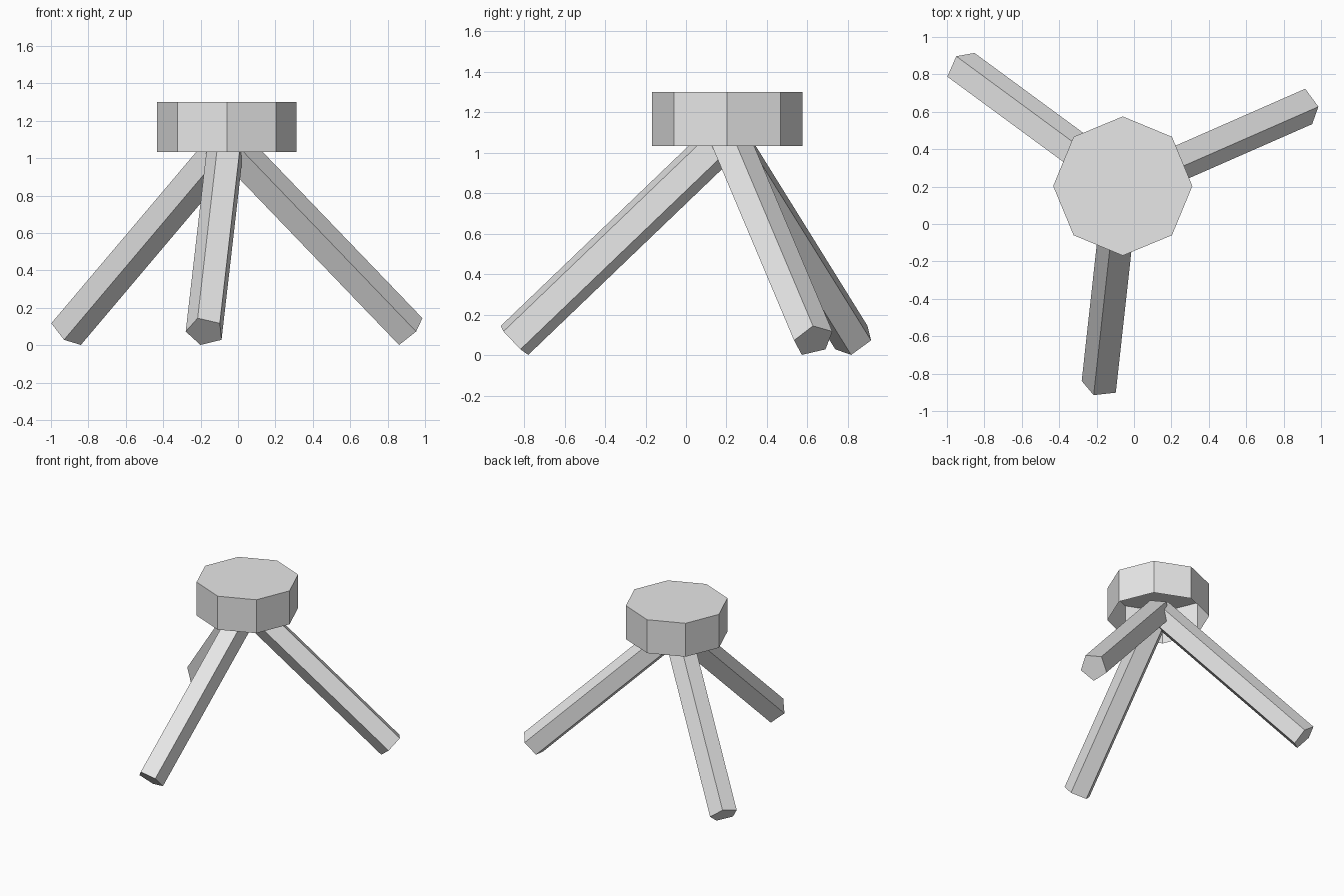
import bpy, bmesh, math
from mathutils import Vector

if "Cube" in bpy.data.objects:
    bpy.data.objects.remove(bpy.data.objects["Cube"])

HUB = Vector((-0.06, 0.203, 0))   # vertical axis shared by seat and legs

grey = bpy.data.materials.new("plain grey")
grey.diffuse_color = (0.8, 0.8, 0.8, 1)
grey.use_nodes = True
grey.node_tree.nodes["Principled BSDF"].inputs["Base Color"].default_value = grey.diffuse_color


def finish(name, bm):
    bmesh.ops.recalc_face_normals(bm, faces=bm.faces[:])
    mesh = bpy.data.meshes.new(name)
    bm.to_mesh(mesh)
    bm.free()
    mesh.materials.append(grey)
    obj = bpy.data.objects.new(name, mesh)
    bpy.context.collection.objects.link(obj)
    return obj


# Seat: octagonal cap, open underneath
bm = bmesh.new()
bottom, top, radius = 1.034, 1.30, 0.372
rings = []
for z in (bottom, top):
    rings.append([bm.verts.new(HUB + Vector((radius * math.cos(k * math.pi / 4),
                                             radius * math.sin(k * math.pi / 4), z)))
                  for k in range(8)])
lo, hi = rings
for k in range(8):
    n = (k + 1) % 8
    bm.faces.new((lo[k], lo[n], hi[n], hi[k]))
bm.faces.new(hi)
seat = finish("seat", bm)
# The open shell must face outward
if seat.data.polygons[8].normal.z < 0:
    seat.data.flip_normals()


# Legs: splayed five-sided prisms meeting under the seat
def leg(name, angle):
    a = math.radians(angle)
    out = Vector((math.cos(a), math.sin(a), 0))
    foot = HUB + out * 1.06 + Vector((0, 0, 0.073))
    head = HUB + Vector((0, 0, 1.083))
    axis = (head - foot).normalized()
    side = Vector((-out.y, out.x, 0))
    up = axis.cross(side)
    if up.z < 0:
        up = -up
    bm = bmesh.new()
    ends = []
    for p in (foot, head):
        ends.append([bm.verts.new(p + 0.104 * (side * math.cos(t) + up * math.sin(t)))
                     for t in (math.pi + k * math.tau / 5 for k in range(5))])
    f, h = ends
    for k in range(5):
        n = (k + 1) % 5
        bm.faces.new((f[k], f[n], h[n], h[k]))
    bm.faces.new(f)
    bm.faces.new(h)
    finish(name, bm)


for name, angle in (("front_leg", -96.3), ("right_leg", 23.7), ("left_leg", 143.7)):
    leg(name, angle)
